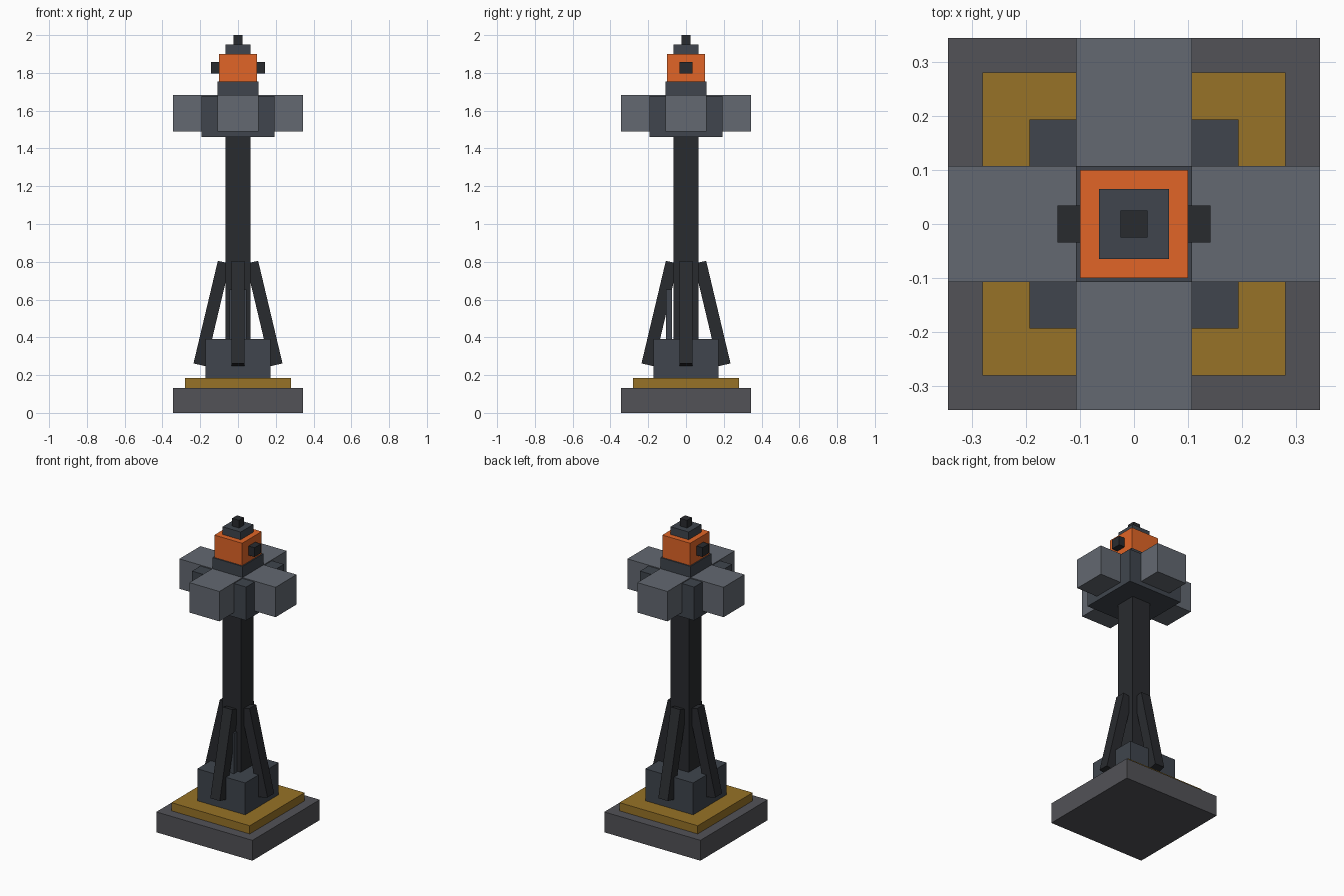
import bpy
from math import cos, sin, pi, atan2
from mathutils import Matrix, Vector

if "Cube" in bpy.data.objects:
    bpy.data.objects.remove(bpy.data.objects["Cube"])


def material(name, rgb):
    m = bpy.data.materials.new(name)
    m.diffuse_color = (*rgb, 1)
    m.use_nodes = True
    m.node_tree.nodes["Principled BSDF"].inputs["Base Color"].default_value = m.diffuse_color
    return m


concrete = material("concrete", (0.085, 0.085, 0.095))
gold = material("gold", (0.31, 0.17, 0.02))
slate = material("slate", (0.05, 0.06, 0.075))
black = material("black", (0.022, 0.024, 0.028))
steel = material("steel", (0.125, 0.14, 0.165))
orange = material("orange", (0.75, 0.13, 0.02))


def box(name, size, centre, mat, rot=None):
    bpy.ops.mesh.primitive_cube_add(size=1)
    ob = bpy.context.object
    ob.name = name
    m = Matrix.Translation(centre) @ Matrix.Diagonal((*size, 1))
    if rot:
        m = Matrix.Translation(centre) @ rot @ Matrix.Diagonal((*size, 1))
    ob.data.transform(m)
    ob.data.materials.append(mat)
    return ob


def tier(name, half, z0, z1, mat):
    return box(name, (2 * half, 2 * half, z1 - z0), (0, 0, (z0 + z1) / 2), mat)


# Square tiers stacked along the central axis
tier("base_slab", 0.345, 0.0, 0.132, concrete)
tier("base_plate", 0.281, 0.132, 0.185, gold)
tier("column_footing", 0.172, 0.185, 0.392, slate)
tier("column", 0.066, 0.392, 1.46, black)
tier("head_core", 0.194, 1.46, 1.677, slate)
tier("neck", 0.108, 1.677, 1.755, slate)
tier("beacon_body", 0.1, 1.755, 1.9, orange)
tier("beacon_cap", 0.065, 1.9, 1.95, slate)
tier("beacon_tip", 0.025, 1.95, 2.0, black)

# Access panel standing just in front of the column
box("access_panel", (0.09, 0.032, 0.26), (0, -0.09, 0.522), slate)

# Leaning struts and head arms, one on each side
lean = Matrix.Rotation(-atan2(0.129, 0.543), 4, 'Y')
for i, side in enumerate(("right", "back", "left", "front")):
    turn = Matrix.Rotation(i * pi / 2, 4, 'Z')
    box(f"strut_{side}", (0.066, 0.068, 0.558), turn @ Vector((0.139, 0, 0.526)), black, turn @ lean)
    box(f"head_arm_{side}", (0.238, 0.216, 0.194), turn @ Vector((0.226, 0, 1.586)), steel, turn)

# Side lamps on the beacon
for side, s in (("right", 1), ("left", -1)):
    box(f"side_lamp_{side}", (0.052, 0.068, 0.06), (s * 0.116, 0, 1.827), black)
